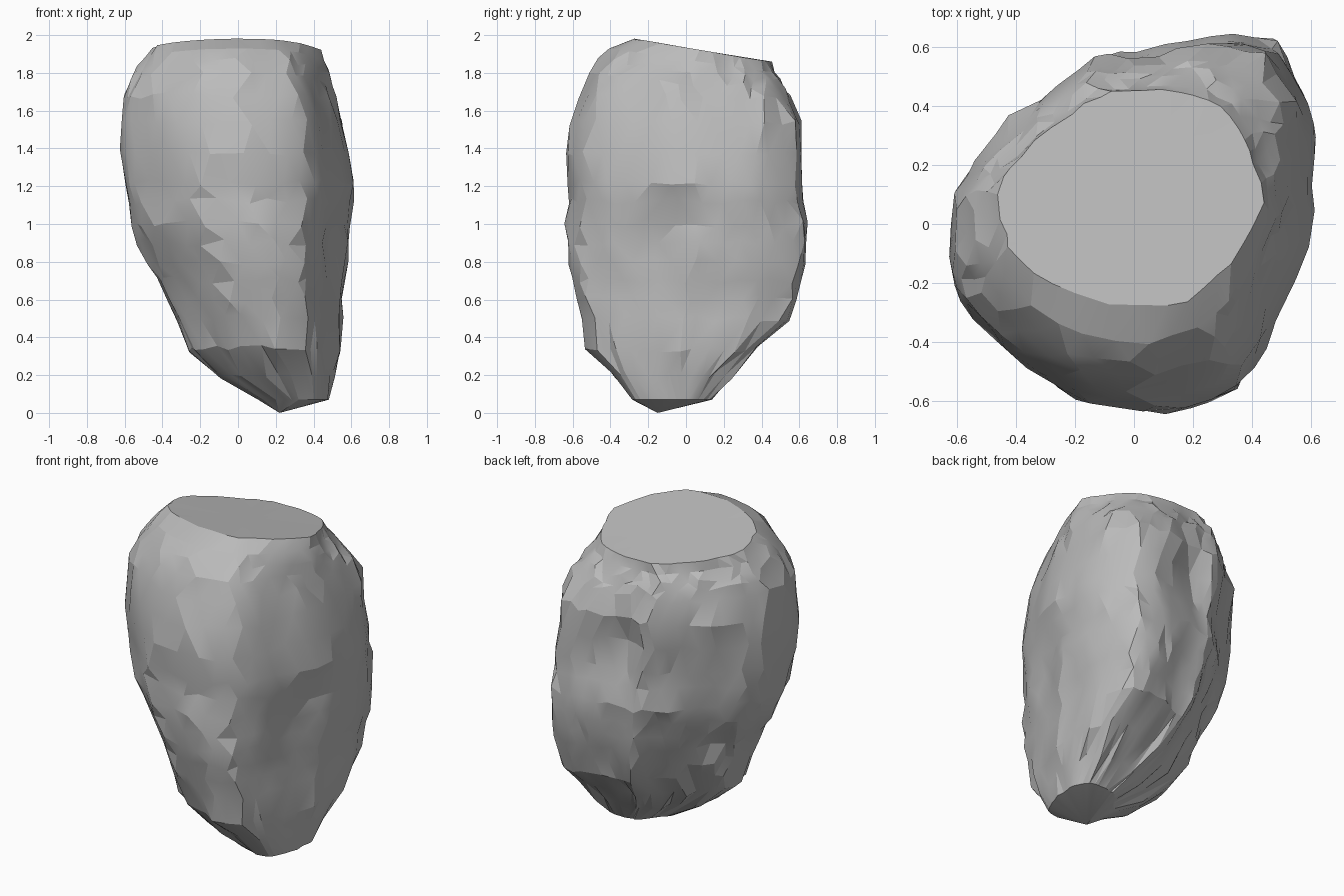
import bpy, bmesh, math, random
from mathutils import Vector, noise

cube = bpy.data.objects.get("Cube")
if cube:
    bpy.data.objects.remove(cube)

random.seed(11)
SIDES = 40

# Plan outline of the boulder, bulging towards its back left corner
OUTLINE = [(-.62, .1), (-.62, -.18), (-.57, -.3), (-.42, -.46), (-.19, -.6),
           (.1, -.64), (.34, -.57), (.45, -.42), (.53, -.2), (.61, .04),
           (.62, .27), (.59, .43), (.5, .6), (.35, .64), (.2, .63),
           (0, .59), (-.11, .59), (-.23, .48), (-.4, .36), (-.54, .22)]

# Ring levels: z, x min, x max, y min, y max, roundness of the plan
LEVELS = [(.07, .11, .48, -.27, .13, 0), (.2, -.1, .51, -.4, .25, -.2),
          (.34, -.25, .53, -.52, .38, -.25), (.5, -.33, .55, -.57, .54, -.25),
          (.6, -.38, .56, -.59, .57, -.25), (.7, -.42, .57, -.61, .6, -.25),
          (.8, -.47, .58, -.62, .62, -.2), (.9, -.52, .585, -.63, .63, -.2),
          (1, -.57, .59, -.64, .64, -.1), (1.12, -.59, .61, -.63, .62, 0),
          (1.22, -.6, .62, -.63, .61, 0), (1.38, -.62, .6, -.63, .61, 0),
          (1.54, -.62, .57, -.6, .62, .05), (1.68, -.6, .53, -.57, .57, .12),
          (1.77, -.57, .5, -.52, .54, .2), (1.84, -.54, .48, -.47, .51, .3),
          (1.91, -.5, .45, -.4, .47, .4), (1.98, -.45, .43, -.28, .45, .6)]

# Hollows: centre, radius, depth
DENTS = [((.57, -.22, .88), .17, .04), ((.6, -.05, 1.02), .17, .04),
         ((.6, .1, 1.15), .15, .03), ((.45, -.4, .68), .18, .04),
         ((.05, .6, 1.38), .22, .07), ((-.4, .36, 1.02), .18, .02)]


def plan_at(t):
    """Point on the closed plan outline, scaled to a unit square."""
    k = math.floor(t)
    a, b = (Vector(OUTLINE[(k + s) % len(OUTLINE)]) for s in (0, 1))
    p = a.lerp(b, t - k)
    return Vector((p.x / .62, p.y / .64))


def ring_point(level, i, stagger):
    z, x0, x1, y0, y1, roundness = level
    t = (i + stagger + random.uniform(-.2, .2)) * len(OUTLINE) / SIDES
    plan = plan_at(t)
    plan = plan.lerp(plan.normalized(), roundness)
    # The lower half narrows towards its right side
    plan.y *= 1 - .15 * max(0, min(1, (1.2 - z) / .3)) * max(0, -plan.x) ** 2
    x = (x0 + x1) / 2 + plan.x * (x1 - x0) / 2
    y = (y0 + y1) / 2 + plan.y * (y1 - y0) / 2
    # The broken top slopes down towards the back
    tilt = max(0, min(1, (z - 1.65) / .3))
    p = Vector((x, y, z - .17 * tilt * (y + .27)))
    axis = Vector(((x0 + x1) / 2, (y0 + y1) / 2, p.z))
    push = .025 * noise.noise(p * 4) + random.uniform(-.009, .009)
    for centre, radius, depth in DENTS:
        push += depth * max(0, 1 - (p - Vector(centre)).length / radius)
    p += (axis - p).normalized() * push
    if .1 < z < 1.9:
        p.z += random.uniform(-.02, .02)
    return p


# Stone colour
stone = bpy.data.materials.new("stone_grey")
stone.use_nodes = True
grey = (.5, .5, .5, 1)
stone.diffuse_color = grey
bsdf = stone.node_tree.nodes["Principled BSDF"]
bsdf.inputs["Base Color"].default_value = grey
bsdf.inputs["Roughness"].default_value = .9

# Faceted body built from staggered rings
bm = bmesh.new()
rings = [[bm.verts.new(ring_point(level, i, row % 2 / 2)) for i in range(SIDES)]
         for row, level in enumerate(LEVELS)]
for row, (low, high) in enumerate(zip(rings, rings[1:])):
    for i in range(SIDES):
        j = (i + 1) % SIDES
        a, b, c, d = low[i], low[j], high[j], high[i]
        if row % 2 == 0:
            bm.faces.new((a, b, d))
            bm.faces.new((b, c, d))
        else:
            bm.faces.new((a, b, c))
            bm.faces.new((a, c, d))

# Pointed underside and flat broken top
tip = bm.verts.new((.22, -.15, 0))
crown = bm.verts.new((0, .08, 1.92))
for i in range(SIDES):
    j = (i + 1) % SIDES
    bm.faces.new((tip, rings[0][j], rings[0][i]))
    bm.faces.new((crown, rings[-1][i], rings[-1][j]))
bmesh.ops.recalc_face_normals(bm, faces=bm.faces)

mesh = bpy.data.meshes.new("boulder")
bm.to_mesh(mesh)
bm.free()
mesh.materials.append(stone)
boulder = bpy.data.objects.new("boulder", mesh)
bpy.context.collection.objects.link(boulder)

# Soften only the shallow facets
bpy.context.view_layer.objects.active = boulder
boulder.select_set(True)
bpy.ops.object.shade_smooth_by_angle(angle=.25)
